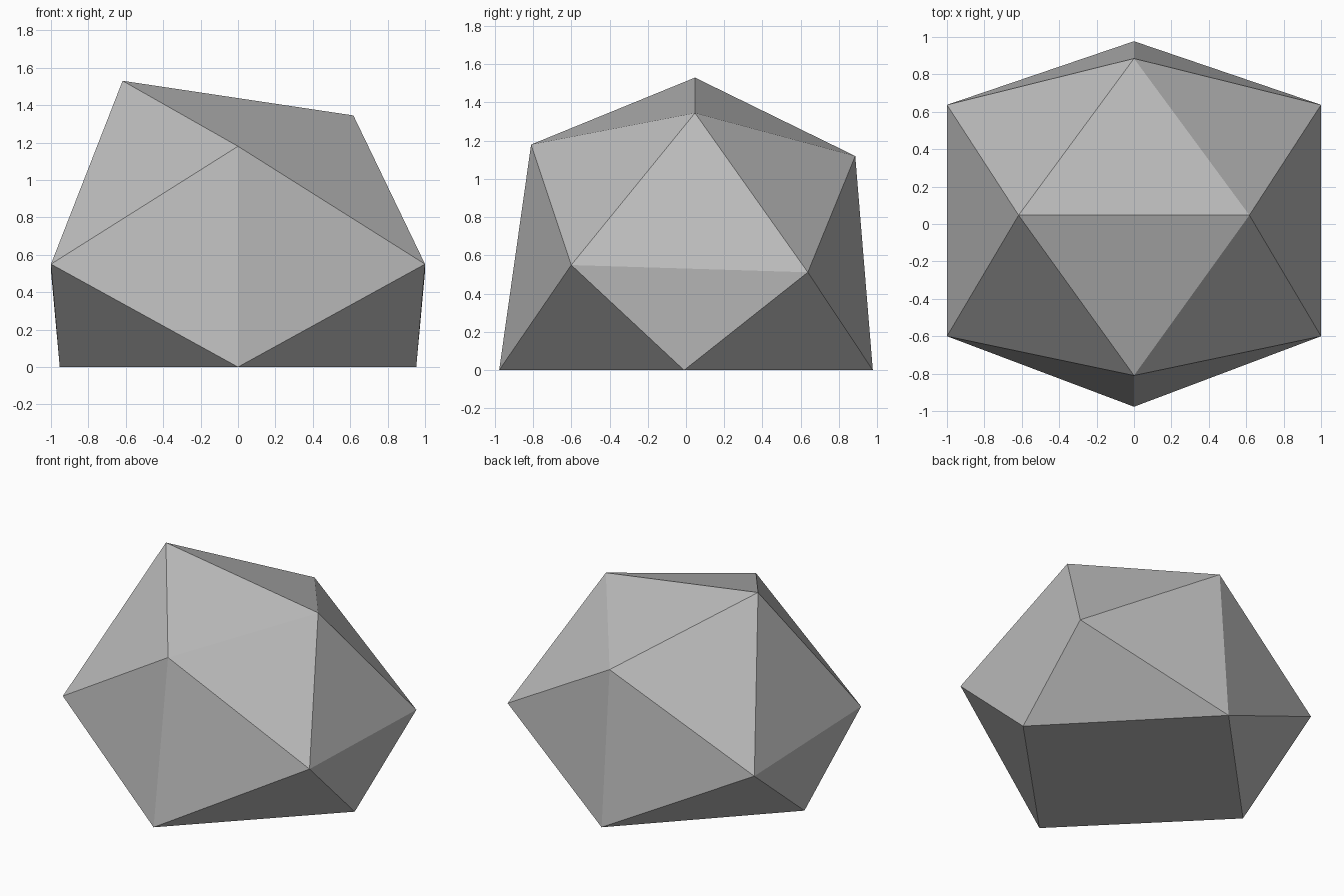
import bpy
import bmesh

# Remove the default cube
cube = bpy.data.objects.get("Cube")
if cube:
    bpy.data.objects.remove(cube, do_unlink=True)

# Stone colour
stone = bpy.data.materials.new("stone grey")
stone.use_nodes = True
colour = (0.5, 0.5, 0.5, 1.0)
stone.diffuse_color = colour
stone.node_tree.nodes["Principled BSDF"].inputs["Base Color"].default_value = colour

# Corners on the centre line: front and back, upper and ground
centre = [(0, -0.81, 1.18), (0, 0.885, 1.12), (0, -0.977, 0), (0, 0.977, 0)]
# Corners mirrored left to right: waist and ground
sides = [(1, -0.6, 0.55), (1, 0.637, 0.512), (0.953, -0.01, 0)]
# Uneven top ridge
ridge = [(-0.617, 0.047, 1.53), (0.617, 0.047, 1.345)]

corners = centre + ridge + [(s * x, y, z) for x, y, z in sides for s in (-1, 1)]

# Faceted boulder wrapped around the corners
bm = bmesh.new()
for co in corners:
    bm.verts.new(co)
bmesh.ops.convex_hull(bm, input=bm.verts)
bmesh.ops.recalc_face_normals(bm, faces=bm.faces)
mesh = bpy.data.meshes.new("boulder")
bm.to_mesh(mesh)
bm.free()
mesh.materials.append(stone)
boulder = bpy.data.objects.new("boulder", mesh)
bpy.context.collection.objects.link(boulder)
